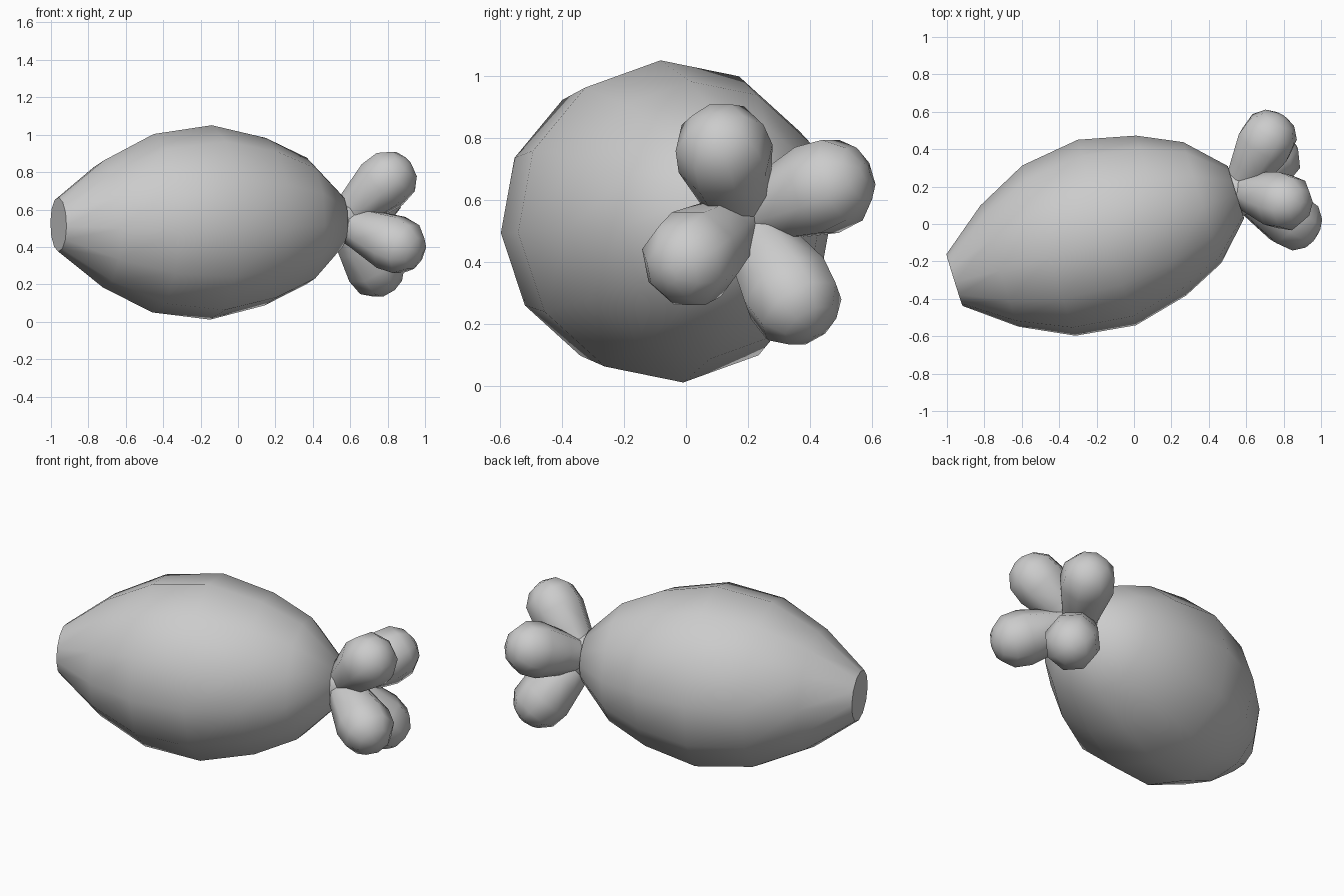
import bpy, bmesh, math
from mathutils import Vector

if "Cube" in bpy.data.objects:
    bpy.data.objects.remove(bpy.data.objects["Cube"])

grey = bpy.data.materials.new("plain grey")
grey.diffuse_color = (0.6, 0.6, 0.6, 1)
grey.use_nodes = True
grey.node_tree.nodes["Principled BSDF"].inputs["Base Color"].default_value = grey.diffuse_color


def lathe(name, rings, sides, turn=0.0, angle=50):
    """Skin circles (centre, radius) along a path, closing both ends."""
    axis = (rings[-1][0] - rings[0][0]).normalized()
    u = axis.cross(Vector((0, 0, 1))).normalized()   # sideways
    v = u.cross(axis)                                # upwards
    bm = bmesh.new()
    loops = []
    for centre, r in rings:
        loop = []
        for i in range(sides):
            a = turn + 2 * math.pi * i / sides
            loop.append(bm.verts.new(centre + r * (u * math.cos(a) + v * math.sin(a))))
        loops.append(loop)
    for a, b in zip(loops, loops[1:]):
        for i in range(sides):
            j = (i + 1) % sides
            bm.faces.new((a[i], a[j], b[j], b[i]))
    bm.faces.new(loops[0])
    bm.faces.new(loops[-1])
    bmesh.ops.recalc_face_normals(bm, faces=bm.faces)
    mesh = bpy.data.meshes.new(name)
    bm.to_mesh(mesh)
    bm.free()
    mesh.materials.append(grey)
    ob = bpy.data.objects.new(name, mesh)
    bpy.context.collection.objects.link(ob)
    bpy.ops.object.select_all(action='DESELECT')
    ob.select_set(True)
    bpy.context.view_layer.objects.active = ob
    bpy.ops.object.shade_smooth_by_angle(angle=math.radians(angle))
    return ob


# Plump twelve-sided body on a slightly turned axis
start, end = Vector((-0.96, -0.30, 0.52)), Vector((0.545, 0.17, 0.54))
body_profile = [(-0.96, 0.145), (-0.72, 0.34), (-0.455, 0.478), (-0.145, 0.521),
                (0.145, 0.449), (0.365, 0.34), (0.545, 0.147)]
lathe("body", [(start.lerp(end, (x - start.x) / (end.x - start.x)), r)
               for x, r in body_profile], 12, math.radians(-4))

# Short crown at the narrow end that the leaves grow from
along = (end - start).normalized()
lathe("crown", [(end - along * 0.02, 0.13), (end + along * 0.06, 0.135),
                (end + along * 0.12, 0.10)], 12)

# Four rounded leaves fanning out; each is aimed at its bulb centre
root = Vector((0.56, 0.185, 0.54))
bulbs = {"leaf_top": (0.80, 0.12, 0.76), "leaf_back": (0.715, 0.455, 0.645),
         "leaf_bottom": (0.735, 0.345, 0.285), "leaf_front": (0.85, 0.015, 0.41)}
for name, bulb in bulbs.items():
    bulb = Vector(bulb)
    d = (bulb - root).normalized()
    rings = [(root, 0.09), (root.lerp(bulb, 0.45), 0.125), (bulb - d * 0.04, 0.158),
             (bulb + d * 0.06, 0.148), (bulb + d * 0.125, 0.095), (bulb + d * 0.15, 0.03)]
    lathe(name, rings, 8, math.pi / 8, 70)
